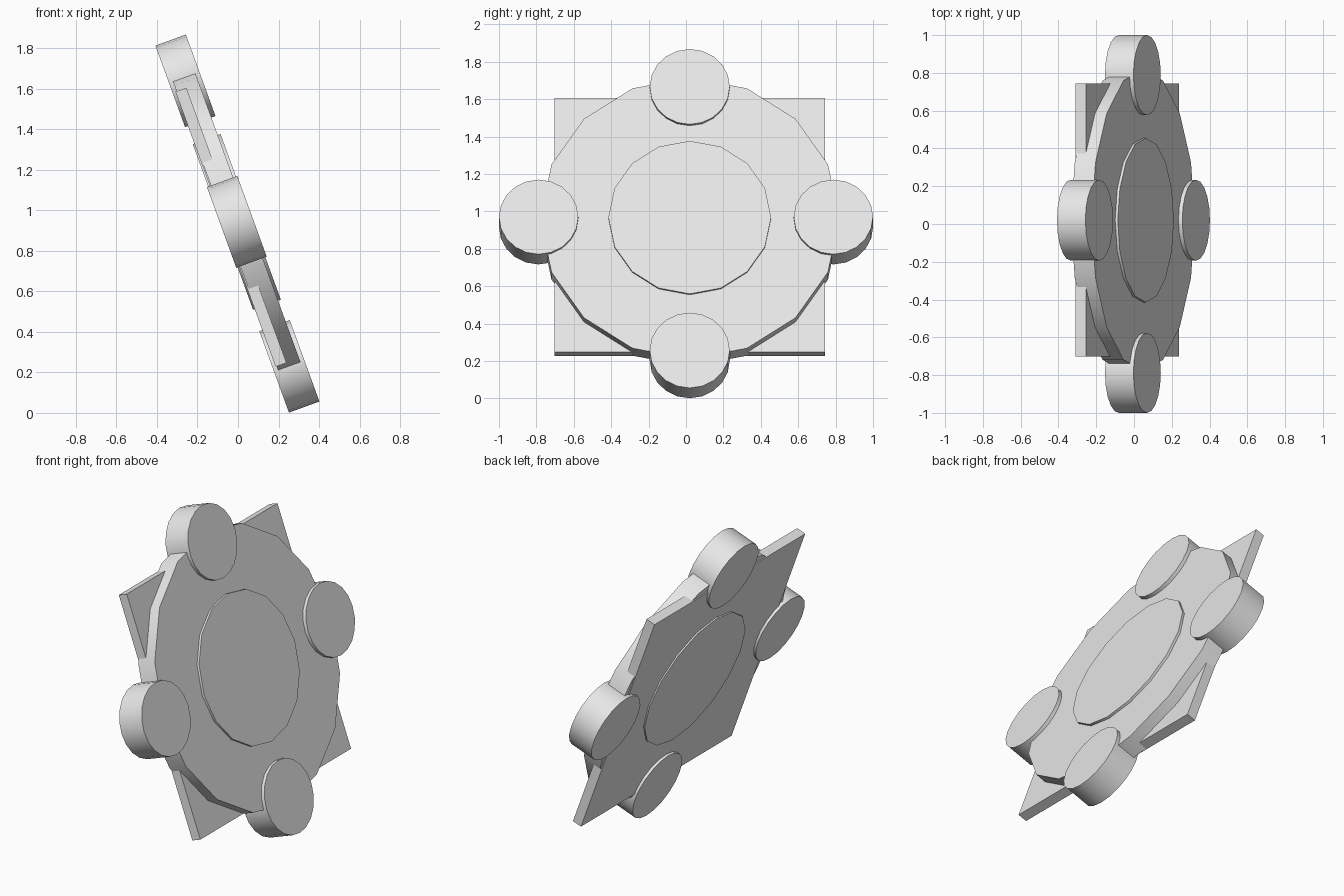
import bpy
import math
from mathutils import Matrix, Vector

default = bpy.data.objects.get("Cube")
if default:
    bpy.data.objects.remove(default, do_unlink=True)

# Single light grey finish
grey = bpy.data.materials.new("light_grey")
grey.use_nodes = True
colour = (0.8, 0.8, 0.8, 1)
grey.diffuse_color = colour
grey.node_tree.nodes["Principled BSDF"].inputs["Base Color"].default_value = colour

# Tilted frame: local x runs down the slope, local z is the disc axis
TILT = math.radians(70)
FRAME = Matrix.Translation((-0.006, 0.02, 0.943)) @ Matrix.Rotation(TILT, 4, 'Y')


def place(obj, name, offset):
    obj.name = name
    obj.location = FRAME @ Vector(offset)
    obj.rotation_euler = (0, TILT, 0)
    obj.data.materials.append(grey)


def disc(name, radius, thickness, sides, offset=(0, 0, 0)):
    bpy.ops.mesh.primitive_cylinder_add(vertices=sides, radius=radius, depth=thickness)
    place(bpy.context.object, name, offset)
    bpy.ops.object.shade_smooth_by_angle(angle=math.radians(30))


# Main body and raised hub
disc("main_disc", 0.80, 0.117, 16)
disc("centre_hub", 0.435, 0.146, 16)

# Four round pods on the rim
disc("upper_pod", 0.214, 0.16, 20, (-0.741, 0, 0))
disc("lower_pod", 0.214, 0.16, 20, (0.759, 0, 0))
disc("left_pod", 0.212, 0.16, 20, (0, 0.768, 0))
disc("right_pod", 0.212, 0.16, 20, (0, -0.808, 0))

# Square plate set into the rear face
bpy.ops.mesh.primitive_cube_add(size=1)
plate = bpy.context.object
plate.data.transform(Matrix.Diagonal((1.445, 1.445, 0.057, 1)))
place(plate, "back_plate", (0.015, 0, -0.036))
